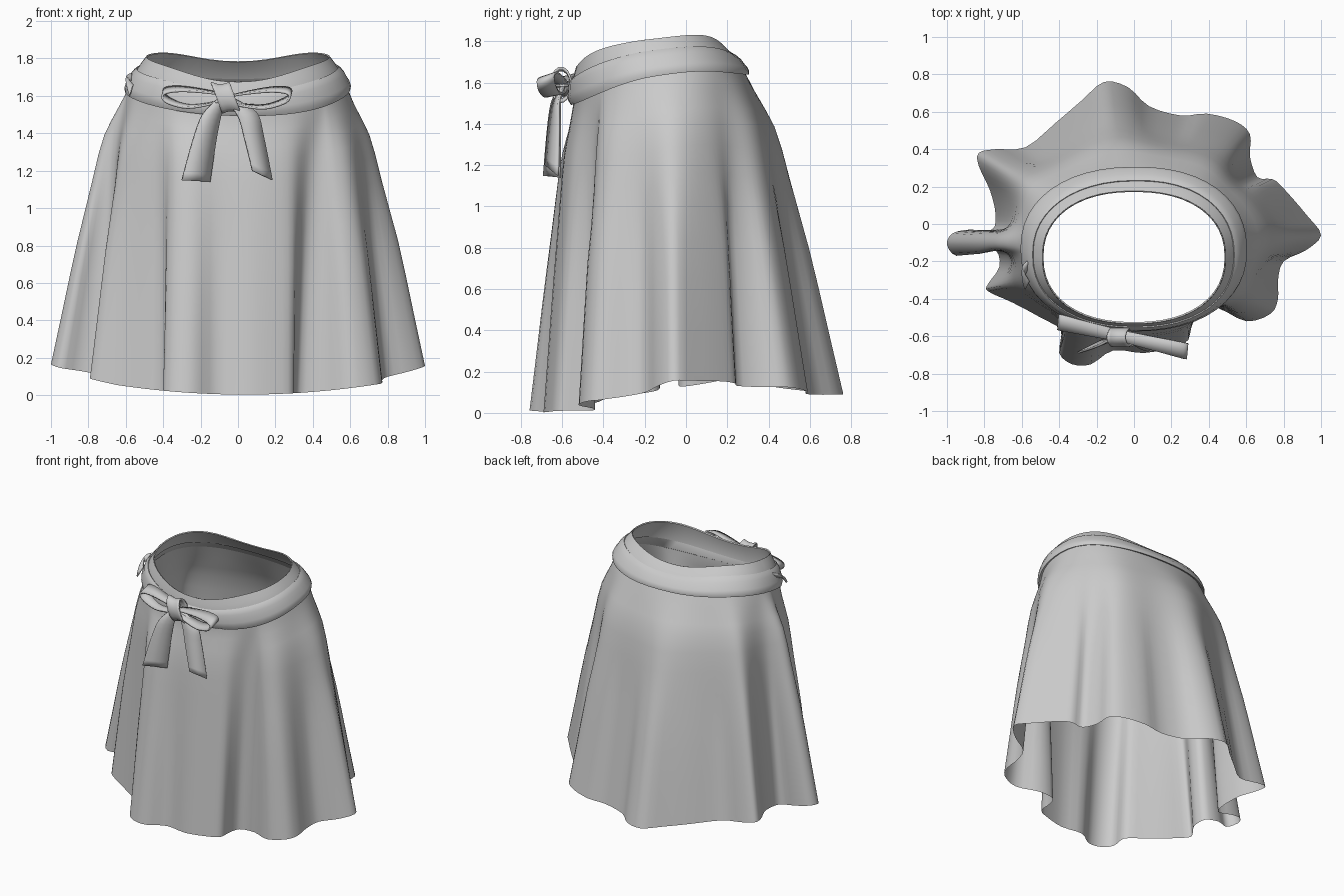
import bpy, bmesh, math
from mathutils import Vector

if "Cube" in bpy.data.objects:
    bpy.data.objects.remove(bpy.data.objects["Cube"])

cloth = bpy.data.materials.new("light grey cloth")
cloth.diffuse_color = (0.6, 0.6, 0.6, 1)
cloth.use_nodes = True
cloth.node_tree.nodes["Principled BSDF"].inputs["Base Color"].default_value = cloth.diffuse_color


def add_mesh(name, verts, faces, angle=50, thickness=0):
    me = bpy.data.meshes.new(name)
    me.from_pydata([tuple(v) for v in verts], [], faces)
    me.materials.append(cloth)
    ob = bpy.data.objects.new(name, me)
    bpy.context.collection.objects.link(ob)
    bm = bmesh.new()
    bm.from_mesh(me)
    bmesh.ops.recalc_face_normals(bm, faces=bm.faces)
    bm.to_mesh(me)
    bm.free()
    if thickness:
        mod = ob.modifiers.new("thickness", "SOLIDIFY")
        mod.thickness, mod.offset = thickness, 0
    bpy.ops.object.select_all(action="DESELECT")
    ob.select_set(True)
    bpy.context.view_layer.objects.active = ob
    bpy.ops.object.shade_smooth_by_angle(angle=math.radians(angle))
    return ob


def loft(name, rings, closed=True, loop=False, **kw):
    """Skin a list of equally long point rings."""
    n = len(rings[0])
    m = len(rings)
    faces = []
    for j in range(m if loop else m - 1):
        for i in range(n if closed else n - 1):
            a, b, k = j * n, ((j + 1) % m) * n, (i + 1) % n
            faces.append((a + i, a + k, b + k, b + i))
    return add_mesh(name, [p for r in rings for p in r], faces, **kw)


def smooth_path(pts, steps, cyclic):
    """Catmull-Rom subdivision of a point list."""
    n, out = len(pts), []
    get = lambda i: pts[i % n] if cyclic else pts[max(0, min(n - 1, i))]
    for i in range(n if cyclic else n - 1):
        p0, p1, p2, p3 = (get(i + d) for d in (-1, 0, 1, 2))
        for s in range(steps):
            t = s / steps
            out.append(0.5 * (2 * p1 + (p2 - p0) * t + (2 * p0 - 5 * p1 + 4 * p2 - p3) * t * t
                              + (3 * p1 - p0 - 3 * p2 + p3) * t ** 3))
    return out if cyclic else out + [pts[-1]]


def waist(ang, u, off=0.0):
    """Point on the waist: u = 0 at the hip seam, u = 1 at the rim."""
    c, s = math.cos(ang), math.sin(ang)
    bulge = 0.012 * math.sin(math.pi * max(0, min(1, u)))
    rx = 0.585 - 0.095 * u + off + bulge
    ry = 0.415 - 0.06 * u + off + bulge
    e = 2 / 2.25
    x = rx * math.copysign(abs(c) ** e, c)
    y = -0.13 - 0.048 * u + ry * math.copysign(abs(s) ** e, s)
    low = 1.64 + 0.075 * s - 0.065 * s * s
    top = 1.81 + 0.055 * s - 0.025 * s * s - 0.055 * s ** 6
    return Vector((x, y, low + (top - low) * u))


# Pleated hem outline, counter-clockwise from the right
hem = [(1.0, -.06), (.93, .04), (.80, .19), (.74, .24), (.66, .25), (.62, .36), (.62, .48),
       (.54, .55), (.39, .59), (.25, .58), (.08, .63), (-.03, .73), (-.16, .76), (-.28, .66),
       (-.42, .54), (-.58, .41), (-.74, .40), (-.83, .38), (-.83, .31), (-.77, .18), (-.74, .05),
       (-.76, -.03), (-.88, -.03), (-.97, -.05), (-1.0, -.11), (-.95, -.17), (-.85, -.13),
       (-.74, -.14), (-.72, -.23), (-.78, -.32), (-.78, -.36), (-.65, -.42), (-.50, -.50),
       (-.39, -.57), (-.40, -.69), (-.33, -.75), (-.23, -.75), (-.11, -.675), (.05, -.69),
       (.20, -.66), (.29, -.62), (.30, -.53), (.33, -.45), (.45, -.45), (.60, -.52),
       (.73, -.48), (.77, -.40), (.77, -.30), (.80, -.20), (.92, -.14)]
hem = smooth_path([Vector(p) for p in hem], 3, True)
N = len(hem)

# Waist angle for each hem point, unwrapped and evened out so folds stay open
angs = []
for p in hem:
    widen = 1 + 0.3 * max(0, min(1, (0.7 - abs(p.x)) / 0.25)) * (p.y < -0.4)
    angs.append(math.atan2((p.y + 0.13) / 0.42, p.x * widen / 0.59))
for i in range(1, N):
    while angs[i] < angs[i - 1] - math.pi:
        angs[i] += 2 * math.pi
    while angs[i] > angs[i - 1] + math.pi:
        angs[i] -= 2 * math.pi
for _ in range(16):
    angs = [(angs[i - 1] - (2 * math.pi if i == 0 else 0) + 2 * angs[i]
             + angs[(i + 1) % N] + (2 * math.pi if i == N - 1 else 0)) / 4 for i in range(N)]


def hem_z(p):
    back = max(0, min(1, (p.y + 0.42) / 0.6))
    return 0.003 + 0.11 * p.x ** 2 - 0.008 * p.x + 0.085 * back


# Skirt: collar rings, then a flare from hip to hem (drop, spread)
flare = [(0, 0), (.06, .125), (.12, .25), (.17, .34), (.24, .415), (.33, .485), (.43, .56),
         (.55, .655), (.67, .75), (.83, .87), (1, 1)]
rings = [[waist(a, u) for a in angs] for u in (1, .8, .6, .4, .2)]
for t, f in flare:
    hips = [waist(a, 0) for a in angs]
    flat = [w.xy.lerp(p, f) for w, p in zip(hips, hem)]
    # pleats melt away towards the hips, but stay crisp on the front panel
    soft = [0.2 if p.y < -0.4 and abs(p.x) < 0.6 else 1.0 for p in hem]
    for _ in range(int(24 * max(0, 1 - t / 0.5)) if t else 0):
        flat = [flat[i].lerp((flat[i - 1] + flat[(i + 1) % N]) / 2, soft[i] / 2) for i in range(N)]
    rings.append([(q.x, q.y, w.z + (hem_z(p) - w.z) * t) for q, w, p in zip(flat, hips, hem)])
loft("skirt", rings, angle=60)

# Rolled lining inside the rim
circle = [2 * math.pi * i / 48 for i in range(48)]
loft("rim_lining", [[waist(a, u, o) for a in circle]
                    for u, o in ((1, 0), (.97, -.01), (.6, -.01), (.3, -.015))])

# Sash wrapped around the waist with a soft crease
sash = [(0, -.005), (-.06, .012), (.06, .024), (.2, .025), (.34, .02), (.48, .02),
        (.60, .014), (.66, .007), (.62, -.003)]
loft("sash", [[waist(a, u + .03 * math.sin(3 * a + 1), o) for a in circle] for u, o in sash], loop=True)


def ribbon(name, path, halves, steps=4):
    """Strip along a path; halves are half-width vectors per point."""
    pts = smooth_path([Vector(p) for p in path], steps, False)
    wid = smooth_path([Vector(h) for h in halves], steps, False)
    loft(name, [[p - w, p, p + w] for p, w in zip(pts, wid)], closed=False, thickness=0.012)


# Bow loops, each one a ribbon folded back on itself
loops = {"bow_loop_left": (Vector((-.07, -.60, 1.595)), Vector((-.33, .075, .01))),
         "bow_loop_right": (Vector((-.06, -.60, 1.585)), Vector((.34, -.08, .02)))}
profile = [(0, .01), (.3, .025), (.7, .035), (.95, .025), (1, 0), (.9, -.03), (.6, -.055), (.25, -.04), (0, -.01)]
for name, (start, reach) in loops.items():
    path = [start + reach * k + Vector((0, 0, h)) for k, h in profile]
    ribbon(name, path, [Vector((.004, .03 + .012 * k, .016 * k)) for k, _ in profile])

# Hanging tails
ribbon("bow_tail_left", [(-.09, -.60, 1.58), (-.14, -.63, 1.50), (-.18, -.64, 1.36), (-.225, -.65, 1.145)],
       [(.025, .01, 0), (.05, .02, 0), (.062, .03, 0), (.075, .038, -.004)])
ribbon("bow_tail_right", [(-.04, -.60, 1.58), (.05, -.63, 1.50), (.085, -.64, 1.38), (.13, -.65, 1.175)],
       [(.025, .01, 0), (.05, .015, .01), (.052, .025, 0), (.052, .03, -.025)])

# Knot: a band wrapped around the middle of the bow
knot = []
for k in range(7):
    v = -1 + k / 3
    r = 1 + .2 * v * v
    knot.append([(-.065 + .05 * v - .03 * math.sin(b), -.605 + .048 * math.cos(b),
                  1.59 + .07 * r * math.sin(b)) for b in (2 * math.pi * i / 14 for i in range(14))])
loft("bow_knot", knot, thickness=0.01)

# Short loose end tucked beside the sash
ribbon("tucked_end", [(-.57, -.22, 1.70), (-.595, -.27, 1.68), (-.57, -.33, 1.63)],
       [(0, .02, .02), (0, .03, .025), (.01, .02, .03)])
